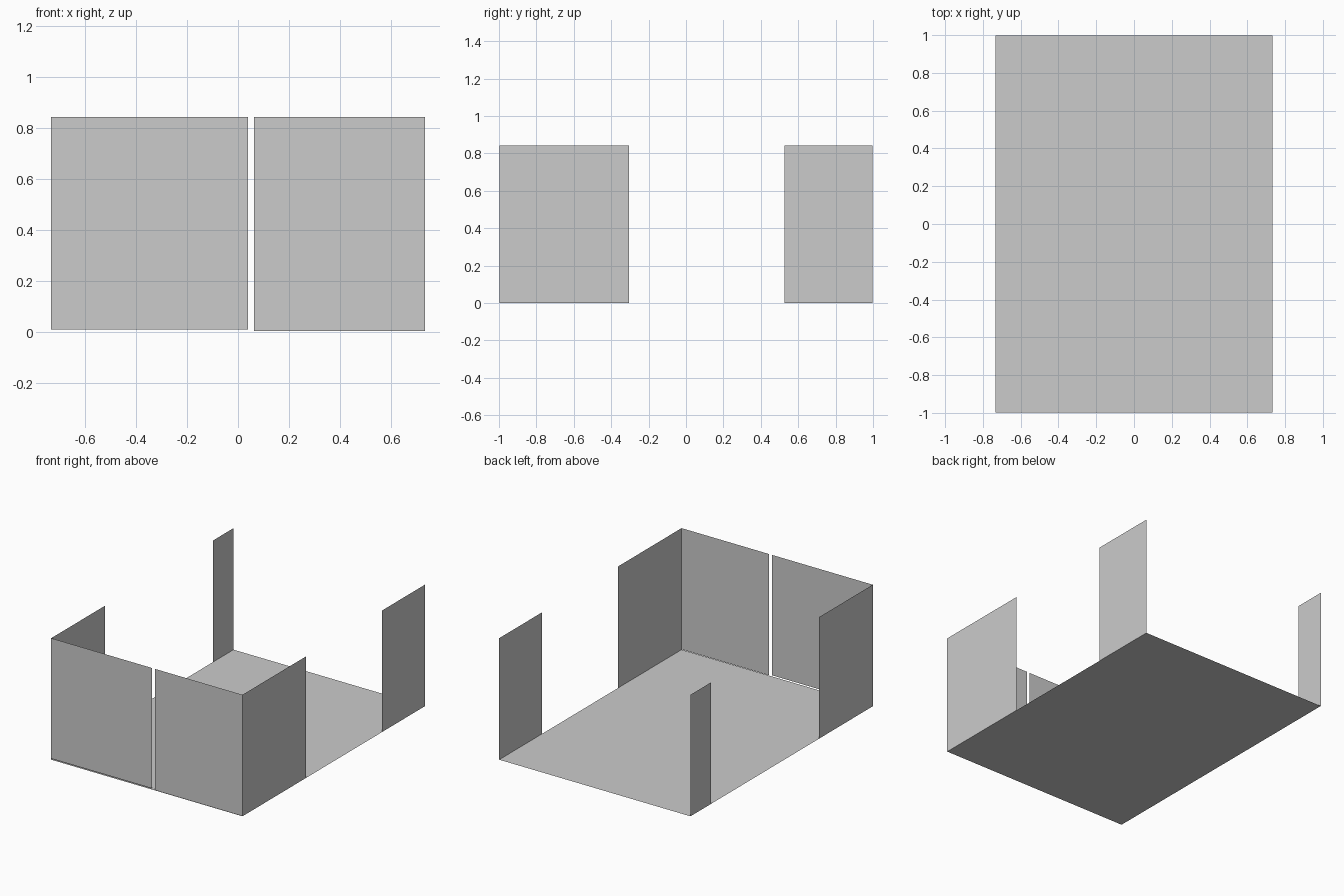
import bpy

if "Cube" in bpy.data.objects:
    bpy.data.objects.remove(bpy.data.objects["Cube"])

X, Y, H = 0.733, 0.998, 0.842  # half width, half length, wall height


def sheet(name, corners):
    """One flat, thin-sheet quad."""
    mesh = bpy.data.meshes.new(name)
    mesh.from_pydata(corners, [], [range(4)])
    obj = bpy.data.objects.new(name, mesh)
    bpy.context.collection.objects.link(obj)
    return obj


def front_wall(name, x0, x1, z0):
    sheet(name, [(x0, -Y, z0), (x1, -Y, z0), (x1, -Y, H), (x0, -Y, H)])


def side_wall(name, side, y0, y1):
    x = side * X
    pts = [(x, y0, 0), (x, y1, 0), (x, y1, H), (x, y0, H)]
    sheet(name, pts if side > 0 else pts[::-1])  # face outward


# Floor
sheet("floor", [(-X, -Y, 0), (X, -Y, 0), (X, Y, 0), (-X, Y, 0)])

# Front wall in two panels with a narrow slit between them
front_wall("front_wall_left", -X, 0.04, 0.008)
front_wall("front_wall_right", 0.062, X, 0.002)

# Side walls, each with a wide opening; the back is open
side_wall("right_wall_front", 1, -Y, -0.305)
side_wall("right_wall_back", 1, 0.527, Y)
side_wall("left_wall_front", -1, -Y, -0.41)
side_wall("left_wall_back", -1, 0.775, Y)
